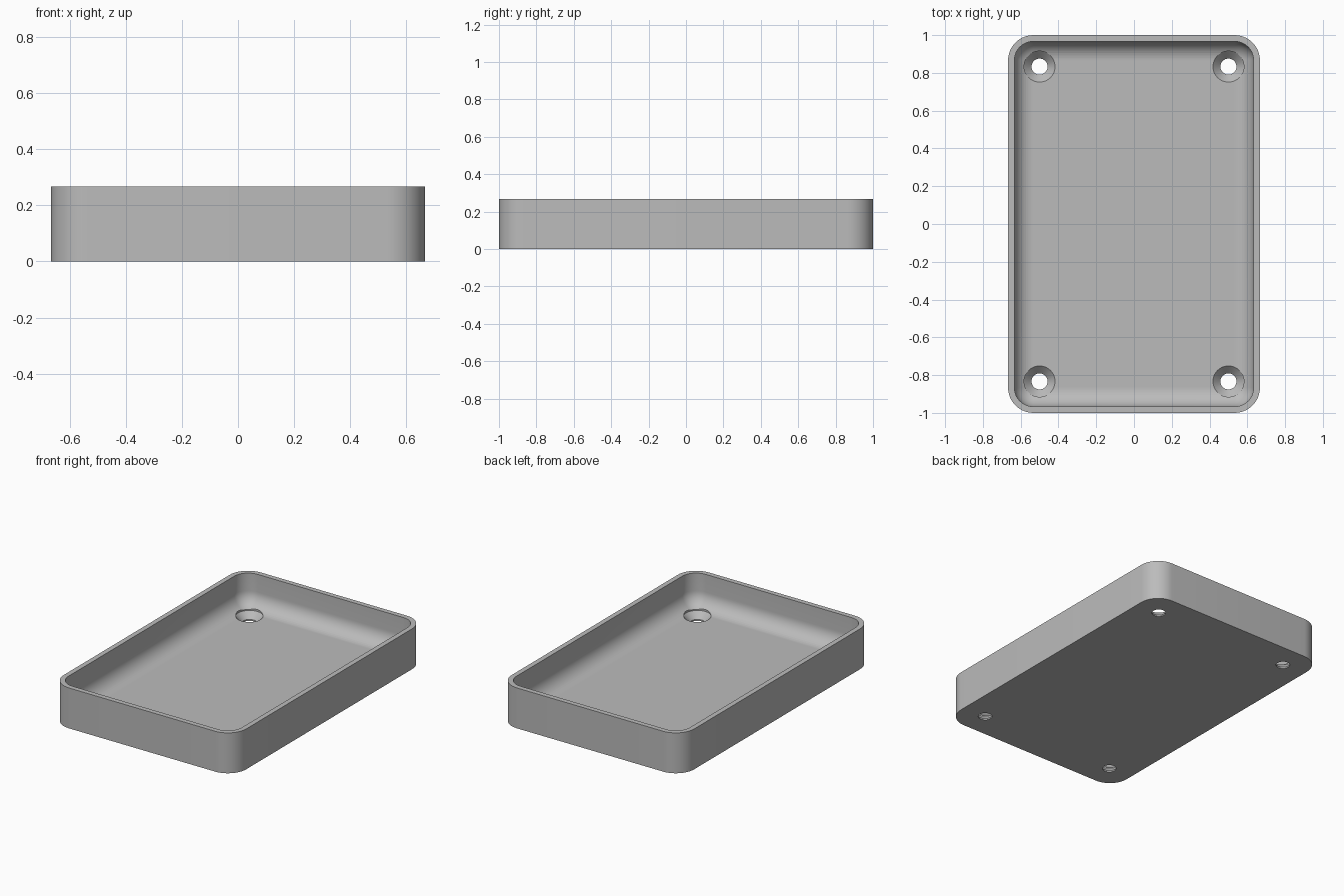
import bpy, bmesh, math

cube = bpy.data.objects.get("Cube")
if cube:
    bpy.data.objects.remove(cube, do_unlink=True)

HALF_X, HALF_Y, HEIGHT = 0.6667, 1.0, 0.2667
WALL, FLOOR, CORNER = 0.0333, 0.05, 0.134
FILLET = 0.1
STEPS = 12

grey = bpy.data.materials.new("plain grey")
grey.use_nodes = True
colour = (0.5, 0.5, 0.5, 1)
grey.diffuse_color = colour
grey.node_tree.nodes["Principled BSDF"].inputs["Base Color"].default_value = colour


def rounded_ring(bm, inset, z):
    """Rounded rectangle, offset inwards by inset."""
    radius = CORNER - inset
    verts = []
    for q, (sx, sy) in enumerate([(1, 1), (-1, 1), (-1, -1), (1, -1)]):
        for i in range(STEPS + 1):
            a = (q + i / STEPS) * math.pi / 2
            verts.append(bm.verts.new((sx * (HALF_X - CORNER) + radius * math.cos(a),
                                       sy * (HALF_Y - CORNER) + radius * math.sin(a), z)))
    return verts


def circle_ring(bm, x, y, radius, z, count=48):
    return [bm.verts.new((x + radius * math.cos(2 * math.pi * i / count),
                          y + radius * math.sin(2 * math.pi * i / count), z))
            for i in range(count)]


def loft(bm, rings):
    """Bridge the rings in order and cap both ends."""
    for low, high in zip(rings, rings[1:]):
        n = len(low)
        for i in range(n):
            j = (i + 1) % n
            bm.faces.new((low[i], low[j], high[j], high[i]))
    bm.faces.new(rings[0][::-1])
    bm.faces.new(rings[-1])


def make_object(name, bm):
    bmesh.ops.recalc_face_normals(bm, faces=bm.faces)
    mesh = bpy.data.meshes.new(name)
    bm.to_mesh(mesh)
    bm.free()
    obj = bpy.data.objects.new(name, mesh)
    bpy.context.collection.objects.link(obj)
    mesh.materials.append(grey)
    return obj


# Tray: outer wall, flat rim, inner wall and filleted floor
bm = bmesh.new()
rings = [rounded_ring(bm, 0, 0), rounded_ring(bm, 0, HEIGHT), rounded_ring(bm, WALL, HEIGHT)]
for i in range(STEPS + 1):
    a = i / STEPS * math.pi / 2
    rings.append(rounded_ring(bm, WALL + FILLET * (1 - math.cos(a)),
                              FLOOR + FILLET * (1 - math.sin(a))))
loft(bm, rings)
tray = make_object("tray", bm)

# Countersunk screw holes near the four corners
bm = bmesh.new()
for x in (-0.5, 0.5):
    for y in (-0.8333, 0.8333):
        profile = [(0.0425, -0.05), (0.0425, 0.009), (0.082, FLOOR), (0.082, 0.15)]
        loft(bm, [circle_ring(bm, x, y, r, z) for r, z in profile])
cutter = make_object("screw_hole_cutter", bm)
cutter.hide_render = True

cut = tray.modifiers.new("screw_holes", "BOOLEAN")
cut.operation = "DIFFERENCE"
cut.solver = "EXACT"
cut.object = cutter

bpy.ops.object.select_all(action="DESELECT")
tray.select_set(True)
bpy.context.view_layer.objects.active = tray
bpy.ops.object.modifier_apply(modifier=cut.name)
bpy.data.objects.remove(cutter, do_unlink=True)
bpy.ops.object.shade_smooth_by_angle(angle=math.radians(30))
